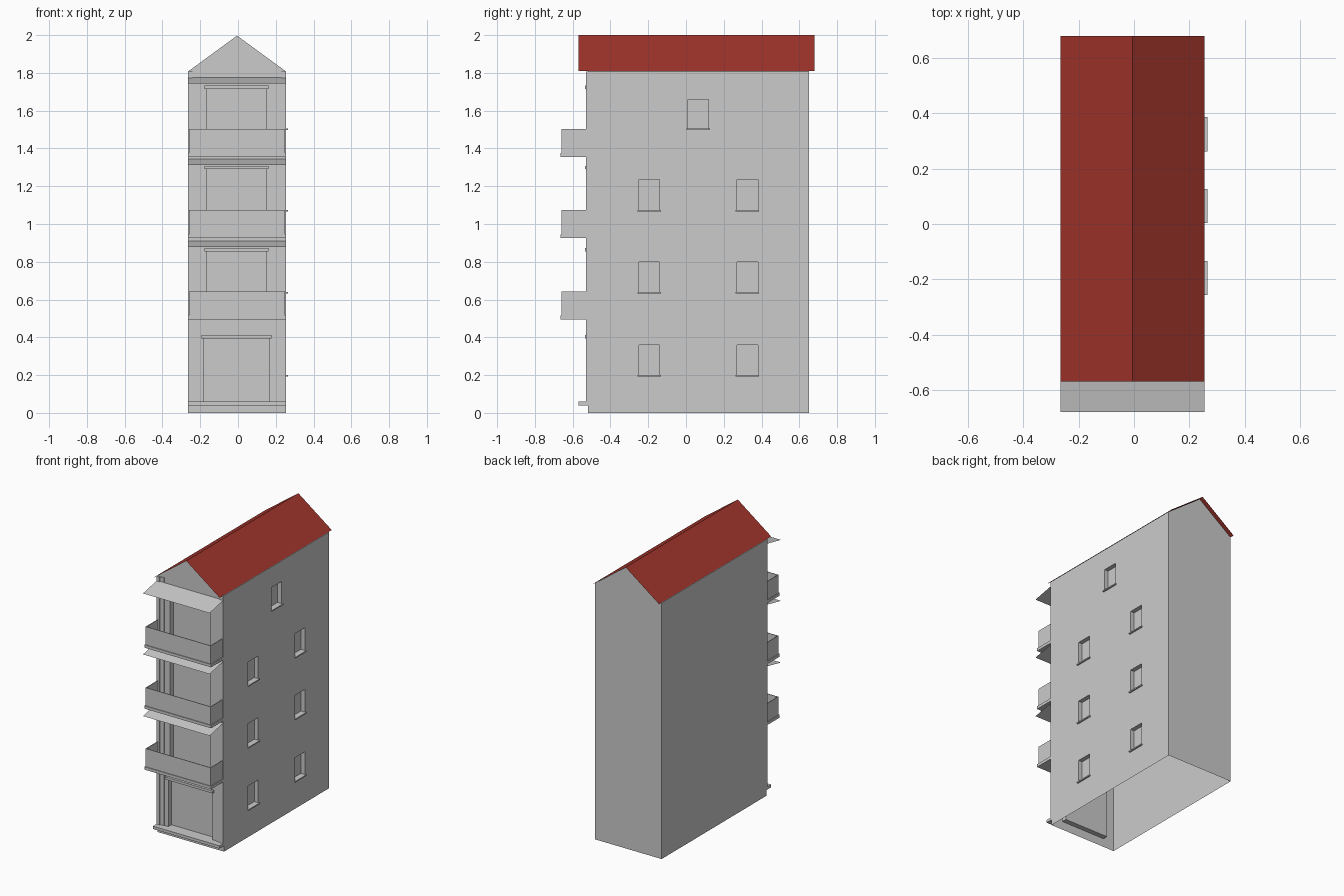
import bpy, bmesh
from mathutils import Vector

if "Cube" in bpy.data.objects:
    bpy.data.objects.remove(bpy.data.objects["Cube"])

XL, XR, XM = -0.265, 0.255, -0.005      # side walls and ridge
YF, YB = -0.52, 0.65                    # front and back walls
EAVE, RIDGE = 1.81, 2.0


def add_box(bm, x0, x1, y0, y1, z0, z1):
    vs = bmesh.ops.create_cube(bm, size=1)["verts"]
    for v in vs:
        v.co = Vector((x1 if v.co.x > 0 else x0,
                       y1 if v.co.y > 0 else y0,
                       z1 if v.co.z > 0 else z0))


def finish(bm, name):
    me = bpy.data.meshes.new(name)
    bm.to_mesh(me)
    bm.free()
    ob = bpy.data.objects.new(name, me)
    bpy.context.collection.objects.link(ob)
    return ob


def boxes(name, items):
    bm = bmesh.new()
    for b in items:
        add_box(bm, *b)
    return finish(bm, name)


def sheet(name, profile, axis, a, b):
    """Extrude an open line of 2D points along x or y, with no thickness."""
    bm = bmesh.new()
    put = (lambda p, t: (t, p[0], p[1])) if axis == "x" else (lambda p, t: (p[0], t, p[1]))
    rows = [[bm.verts.new(put(p, t)) for p in profile] for t in (a, b)]
    for i in range(len(profile) - 1):
        bm.faces.new((rows[0][i], rows[0][i + 1], rows[1][i + 1], rows[1][i]))
    return finish(bm, name)


# Side windows (y0, z0, z1), and front openings (x0, x1, z0, z1)
side = [(y, z, z + 0.16) for z in (0.2, 0.64, 1.075) for y in (-0.25, 0.27)]
side.append((0.01, 1.505, 1.66))
floors = [(0.495, 0.855), (0.925, 1.29), (1.355, 1.715)]   # balcony base, door top
front = [(-0.18, 0.165, 0.06, 0.395)]
front += [(-0.165, 0.15, z0 + 0.025, z1) for z0, z1 in floors]

# Gabled body with recessed openings
bm = bmesh.new()
pts = [(XL, 0), (XR, 0), (XR, EAVE - 0.003), (XM, RIDGE - 0.003), (XL, EAVE - 0.003)]
f = bm.faces.new([bm.verts.new((x, YF, z)) for x, z in pts])
ext = bmesh.ops.extrude_face_region(bm, geom=[f])["geom"]
for v in ext:
    if isinstance(v, bmesh.types.BMVert):
        v.co.y = YB
bmesh.ops.recalc_face_normals(bm, faces=bm.faces)
body = finish(bm, "house_walls")

cuts = [(XR - 0.03, XR + 0.1, y, y + 0.11, z0, z1) for y, z0, z1 in side]
cuts += [(x0, x1, YF - 0.1, YF + 0.035, z0, z1) for x0, x1, z0, z1 in front]
cutter = boxes("opening_cutter", cuts)
cutter.hide_render = True
mod = body.modifiers.new("openings", "BOOLEAN")
mod.operation, mod.solver, mod.object = "DIFFERENCE", "EXACT", cutter
bpy.context.view_layer.update()
cut_mesh = bpy.data.meshes.new_from_object(
    body.evaluated_get(bpy.context.evaluated_depsgraph_get()))
body.modifiers.clear()
body.data = cut_mesh
bpy.data.objects.remove(cutter)

# The underside is open
bm = bmesh.new()
bm.from_mesh(body.data)
low = [f for f in bm.faces if all(v.co.z < 0.001 for v in f.verts)]
bmesh.ops.delete(bm, geom=low, context="FACES")
bm.to_mesh(body.data)
bm.free()

# Thin red roof, overhanging front and back
roof = sheet("roof", [(XL, EAVE), (XM, RIDGE), (XR, EAVE)], "y", -0.57, 0.68)
red = bpy.data.materials.new("roof_red")
red.diffuse_color = (0.36, 0.035, 0.025, 1)
red.use_nodes = True
red.node_tree.nodes["Principled BSDF"].inputs["Base Color"].default_value = red.diffuse_color
roof.data.materials.append(red)

# Window sills and lintels
boxes("side_sills", [(XR - 0.03, 0.265, y - 0.007, y + 0.117, z - 0.008, z) for y, z, _ in side])
boxes("front_lintels", [(x0 - 0.012, x1 + 0.012, -0.535, YF + 0.01, z, z + 0.018)
                        for x0, x1, _, z in front])

# Stepped corner pilasters
boxes("corner_pilasters", [
    (XL, -0.24, -0.53, YF, 0.06, EAVE - 0.003), (-0.24, -0.21, -0.525, YF, 0.06, EAVE - 0.003),
    (0.23, XR, -0.53, YF, 0.06, EAVE - 0.003), (0.2, 0.23, -0.525, YF, 0.06, EAVE - 0.003)])

# Ground floor ledge
boxes("front_ledge", [(XL, XR, -0.57, YF, 0.04, 0.06)])

# Balconies: floor slab with a thin parapet on three sides
for i, (z, _) in enumerate(floors, 1):
    boxes(f"balcony_slab_{i}", [(XL, XR, -0.665, YF, z, z + 0.02)])
    t, l, r, top = 0.005, XL + 0.006, XR - 0.006, z + 0.148
    boxes(f"balcony_parapet_{i}", [(l, r, -0.66, -0.66 + t, z + 0.02, top),
                                   (l, l + t, -0.66 + t, -0.53, z + 0.02, top),
                                   (r - t, r, -0.66 + t, -0.53, z + 0.02, top)])

# Sloping awnings
for i, z in enumerate((0.91, 1.345, 1.775), 1):
    sheet(f"awning_{i}", [(-0.525, z), (-0.68, z - 0.032)], "x", XL, XR)
